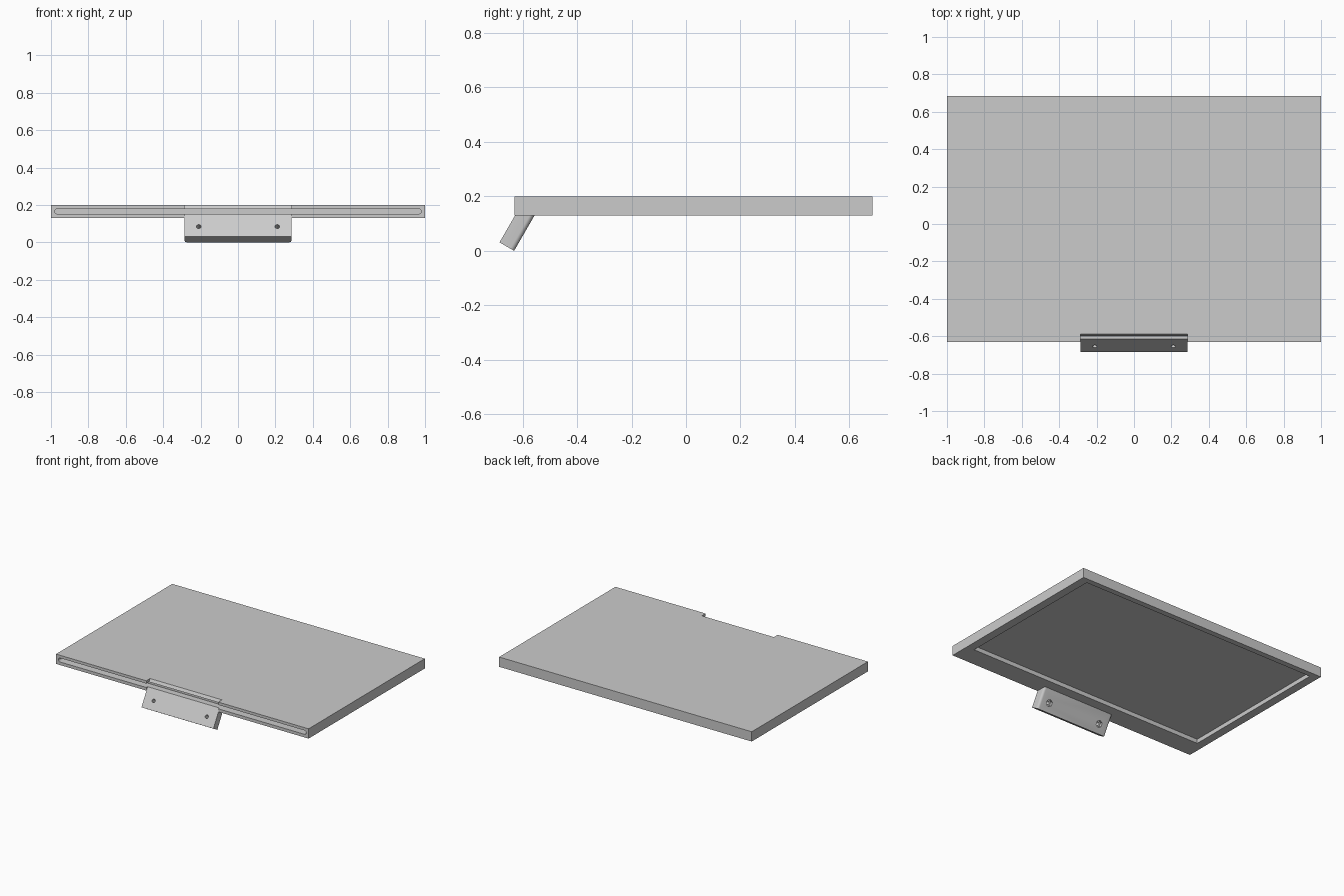
import bpy, bmesh, math
from mathutils import Vector, Matrix

old = bpy.data.objects.get("Cube")
if old:
    bpy.data.objects.remove(old, do_unlink=True)

grey = bpy.data.materials.new("light grey")
grey.use_nodes = True
colour = (0.6, 0.6, 0.6, 1)
grey.diffuse_color = colour
grey.node_tree.nodes["Principled BSDF"].inputs["Base Color"].default_value = colour

TILT = math.radians(60)
NORMAL = Vector((0, -math.sin(TILT), math.cos(TILT)))   # outward normal of the bracket face
TOP, BOTTOM, FRONT, BACK = 0.2, 0.13, -0.63, 0.685
HALF = 0.285                                            # half width of the bracket


def face_y(z):
    """Depth of the slanted bracket face at a height."""
    return -0.685 + (z - 0.031) / math.tan(TILT)


def finish(name, bm):
    bmesh.ops.recalc_face_normals(bm, faces=bm.faces)
    mesh = bpy.data.meshes.new(name)
    bm.to_mesh(mesh)
    bm.free()
    mesh.materials.append(grey)
    ob = bpy.data.objects.new(name, mesh)
    bpy.context.collection.objects.link(ob)
    return ob


def prism(points, move):
    """Extrude a closed outline of 3D points along a vector."""
    bm = bmesh.new()
    face = bm.faces.new([bm.verts.new(p) for p in points])
    out = bmesh.ops.extrude_face_region(bm, geom=[face])
    verts = [g for g in out["geom"] if isinstance(g, bmesh.types.BMVert)]
    bmesh.ops.translate(bm, verts=verts, vec=move)
    return bm


def box(x, y0, y1, z0, z1):
    return prism([(-x, y0, z0), (x, y0, z0), (x, y1, z0), (-x, y1, z0)], (0, 0, z1 - z0))


def side_prism(profile):
    return prism([(-HALF, y, z) for y, z in profile], (2 * HALF, 0, 0))


def rod(centre, radius, length, sides):
    """Cylinder square to the slanted face."""
    bm = bmesh.new()
    matrix = Matrix.Translation(centre) @ Matrix.Rotation(TILT, 4, "X")
    bmesh.ops.create_cone(bm, cap_ends=True, segments=sides, radius1=radius,
                          radius2=radius, depth=length, matrix=matrix)
    return bm


def cut(ob, bm):
    cutter = finish("cutter", bm)
    cutter.hide_render = True
    mod = ob.modifiers.new("cut", "BOOLEAN")
    mod.operation, mod.solver, mod.object = "DIFFERENCE", "EXACT", cutter
    bpy.context.view_layer.objects.active = ob
    bpy.ops.object.modifier_apply(modifier=mod.name)
    bpy.data.objects.remove(cutter, do_unlink=True)


# Flat tray with a shallow recess underneath
tray = finish("tray", box(1, FRONT, BACK, BOTTOM, TOP))
cut(tray, box(0.94, -0.485, 0.645, 0.1, 0.16))

# Slanted notch that carries the bracket face up to the top
cut(tray, side_prism([(face_y(0.11), 0.11), (face_y(0.22), 0.22), (-0.8, 0.22), (-0.8, 0.11)]))

# Long round-ended groove along the front edge
r, mid = 0.014, 0.166
outline = []
for side in (1, -1):
    for i in range(9):
        a = math.pi * (i / 8 - 0.5)
        outline.append((side * (0.966 + r * math.cos(a)), -0.8, mid + side * r * math.sin(a)))
cut(tray, prism(outline, (0, 0.23, 0)))

# Tilted mounting bracket with rounded rear edges
low = 0.031
back_y = face_y(low) + low * math.tan(TILT)
top_back = back_y + BOTTOM / math.tan(TILT)
bm = side_prism([(face_y(low), low), (face_y(BOTTOM), BOTTOM), (top_back, BOTTOM), (back_y, 0)])
rear = [e for e in bm.edges
        if abs(e.verts[0].co.x - e.verts[1].co.x) < 0.001
        and {round(v.co.y, 3) for v in e.verts} == {round(back_y, 3), round(top_back, 3)}]
bmesh.ops.bevel(bm, geom=rear, offset=0.016, segments=6, profile=0.5, affect="EDGES")
bracket = finish("mounting_bracket", bm)

# Screw holes with hexagonal nut pockets at the rear
thickness = low / math.cos(TILT)
for x in (-0.21, 0.21):
    front = Vector((x, face_y(0.085), 0.085))
    cut(bracket, rod(front, 0.012, 0.3, 24))
    cut(bracket, rod(front - NORMAL * thickness, 0.024, 0.04, 6))

for ob in (tray, bracket):
    bpy.ops.object.select_all(action="DESELECT")
    ob.select_set(True)
    bpy.context.view_layer.objects.active = ob
    bpy.ops.object.shade_smooth_by_angle(angle=math.radians(30))
